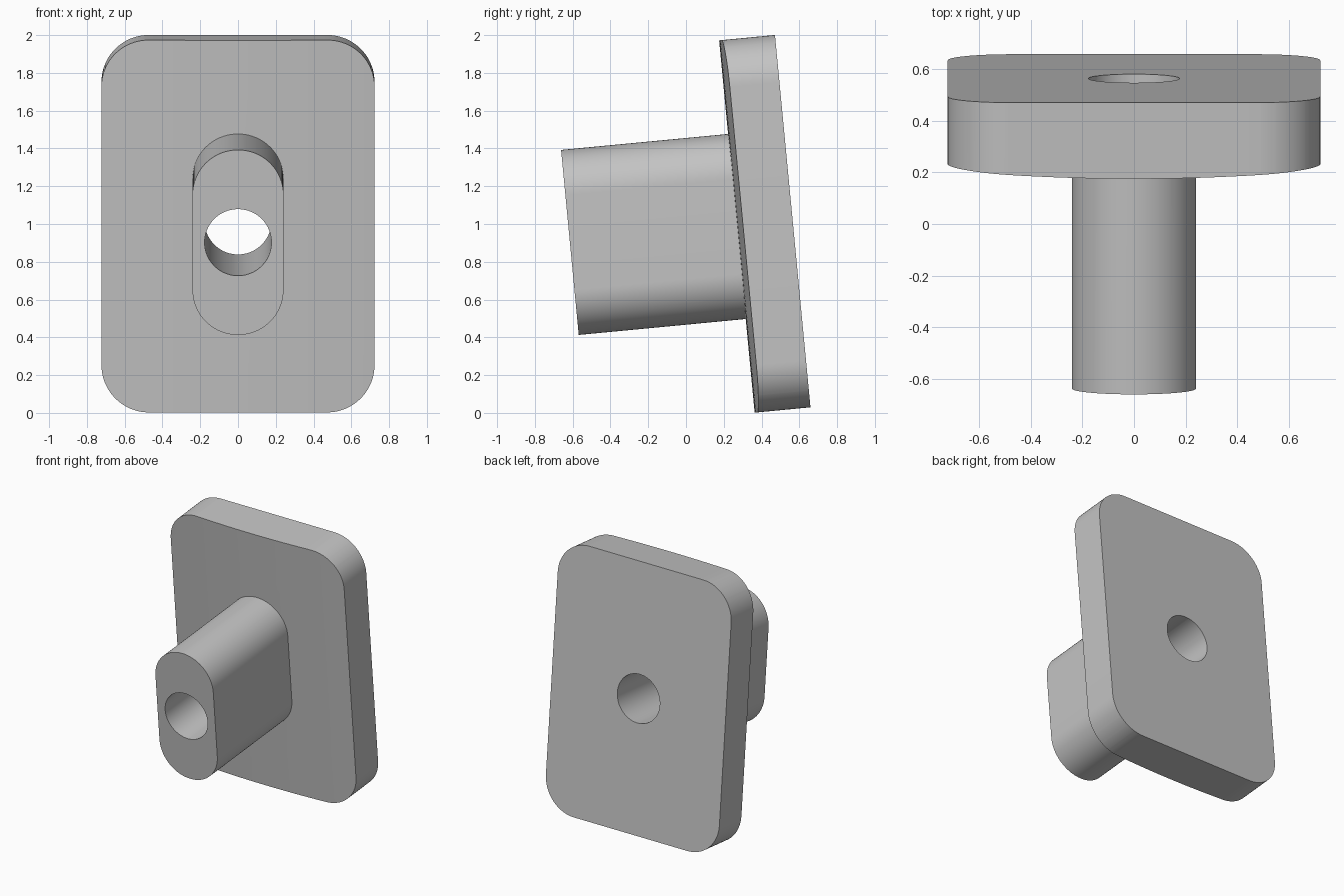
import bpy, bmesh, math
from mathutils import Vector

cube = bpy.data.objects.get("Cube")
if cube:
    bpy.data.objects.remove(cube, do_unlink=True)

TILT = math.radians(5.45)
CENTRE = (0, 0.565, 1.015)        # middle of the plate's back face
THICK, STEM_END = 0.297, 1.185    # distances forward of the back face
HALF_W, HALF_H = 0.723, 0.99
BOW = 0.033                       # how far the front falls back at the sides

grey = bpy.data.materials.new("plain grey")
grey.use_nodes = True
colour = (0.55, 0.55, 0.55, 1)
grey.diffuse_color = colour
grey.node_tree.nodes["Principled BSDF"].inputs["Base Color"].default_value = colour


def rounded_prism(name, half_w, half_h, radius, y_front, y_back, steps=20, slices=0):
    """Rounded rectangle in x and z, extruded along y, optionally sliced across x."""
    bm = bmesh.new()
    verts = []
    for k, (sx, sz) in enumerate([(1, 1), (-1, 1), (-1, -1), (1, -1)]):
        for i in range(steps + 1):
            a = (k + i / steps) * math.pi / 2
            verts.append(bm.verts.new((sx * (half_w - radius) + radius * math.cos(a), y_front,
                                       sz * (half_h - radius) + radius * math.sin(a))))
    face = bm.faces.new(verts)
    extruded = bmesh.ops.extrude_face_region(bm, geom=[face])["geom"]
    moved = [g for g in extruded if isinstance(g, bmesh.types.BMVert)]
    bmesh.ops.translate(bm, verts=moved, vec=(0, y_back - y_front, 0))
    bmesh.ops.remove_doubles(bm, verts=bm.verts, dist=1e-5)
    for i in range(1, slices):
        x = half_w * (2 * i / slices - 1)
        bmesh.ops.bisect_plane(bm, geom=bm.verts[:] + bm.edges[:] + bm.faces[:],
                               plane_co=Vector((x, 0, 0)), plane_no=Vector((1, 0, 0)))
    if slices:
        # gently bowed front
        for v in bm.verts:
            if abs(v.co.y - y_front) < 1e-4:
                v.co.y += BOW * (v.co.x / half_w) ** 2
    bmesh.ops.recalc_face_normals(bm, faces=bm.faces)
    mesh = bpy.data.meshes.new(name)
    bm.to_mesh(mesh)
    bm.free()
    mesh.materials.append(grey)
    obj = bpy.data.objects.new(name, mesh)
    obj.location = CENTRE
    obj.rotation_euler = (TILT, 0, 0)
    bpy.context.collection.objects.link(obj)
    return obj


def combine(target, other, operation):
    bpy.context.view_layer.objects.active = target
    mod = target.modifiers.new(operation, "BOOLEAN")
    mod.operation, mod.object, mod.solver = operation, other, "EXACT"
    bpy.ops.object.modifier_apply(modifier=mod.name)
    bpy.data.objects.remove(other, do_unlink=True)


# Bowed plate with a slot-shaped stem and a round bore through both
plate = rounded_prism("plate_with_stem", HALF_W, HALF_H, 0.25, -THICK, 0, slices=25)
stem = rounded_prism("stem", 0.241, 0.492, 0.24, -STEM_END, -THICK / 2)
bore = rounded_prism("bore", 0.177, 0.177, 0.1769, -STEM_END - 0.2, 0.2)
combine(plate, stem, "UNION")
combine(plate, bore, "DIFFERENCE")

bpy.ops.object.select_all(action="DESELECT")
plate.select_set(True)
bpy.context.view_layer.objects.active = plate
bpy.ops.object.shade_smooth_by_angle(angle=math.radians(30))
